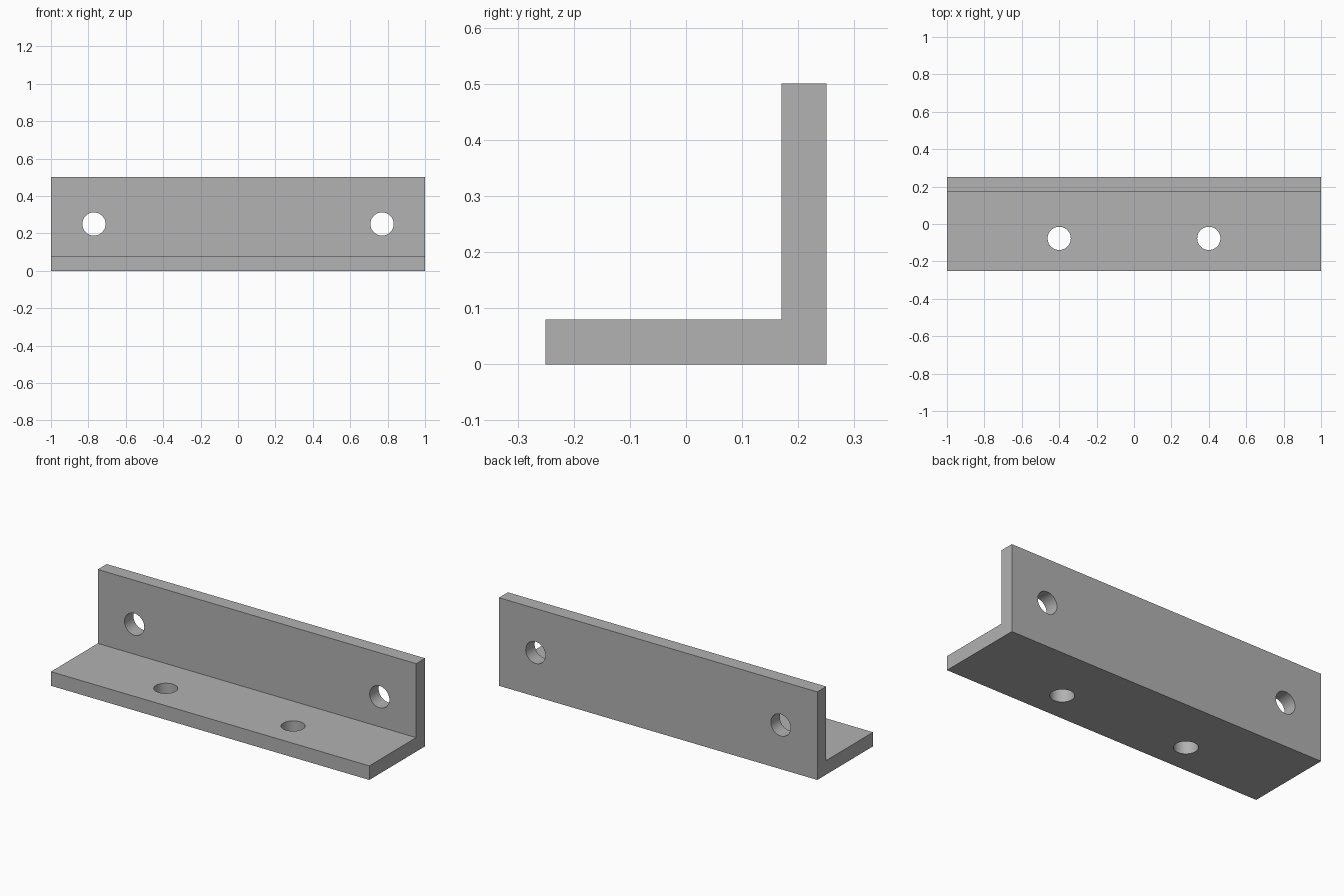
import bpy
import bmesh
import math

default = bpy.data.objects.get("Cube")
if default:
    bpy.data.objects.remove(default, do_unlink=True)

LENGTH, DEPTH, HEIGHT, THICK = 2.0, 0.5, 0.5, 0.08
HOLE_RADIUS = 0.062

# Plain grey metal
GREY = (0.445, 0.445, 0.445, 1.0)
metal = bpy.data.materials.new("grey_metal")
metal.use_nodes = True
metal.diffuse_color = GREY
metal.node_tree.nodes["Principled BSDF"].inputs["Base Color"].default_value = GREY

# L-shaped profile extruded along x
front, back = -DEPTH / 2, DEPTH / 2
profile = [(front, 0), (back, 0), (back, HEIGHT), (back - THICK, HEIGHT),
           (back - THICK, THICK), (front, THICK)]
bm = bmesh.new()
face = bm.faces.new([bm.verts.new((-LENGTH / 2, y, z)) for y, z in profile])
extruded = bmesh.ops.extrude_face_region(bm, geom=[face])["geom"]
bmesh.ops.translate(bm, vec=(LENGTH, 0, 0),
                    verts=[v for v in extruded if isinstance(v, bmesh.types.BMVert)])
bmesh.ops.recalc_face_normals(bm, faces=bm.faces)
mesh = bpy.data.meshes.new("angle_bracket")
bm.to_mesh(mesh)
bm.free()
mesh.materials.append(metal)
bracket = bpy.data.objects.new("angle_bracket", mesh)
bpy.context.collection.objects.link(bracket)


def drill(location, tilt):
    """Cut one round hole through a flange."""
    bpy.ops.mesh.primitive_cylinder_add(vertices=48, radius=HOLE_RADIUS, depth=THICK * 2,
                                        location=location, rotation=(tilt, 0, 0))
    cutter = bpy.context.object
    cutter.name = "hole_cutter"
    cutter.hide_render = True
    cutter.data.materials.append(metal)
    cut = bracket.modifiers.new("hole", "BOOLEAN")
    cut.operation = "DIFFERENCE"
    cut.solver = "EXACT"
    cut.object = cutter
    bpy.ops.object.select_all(action="DESELECT")
    bracket.select_set(True)
    bpy.context.view_layer.objects.active = bracket
    bpy.ops.object.modifier_apply(modifier=cut.name)
    bpy.data.objects.remove(cutter, do_unlink=True)


# Outer holes in the upright flange, inner holes in the base flange
for side in (-1, 1):
    drill((side * 0.77, back - THICK / 2, 0.25), math.pi / 2)
    drill((side * 0.4, -0.077, THICK / 2), 0)

# Smooth hole walls, crisp flange edges
bpy.ops.object.shade_smooth_by_angle(angle=math.radians(30))
